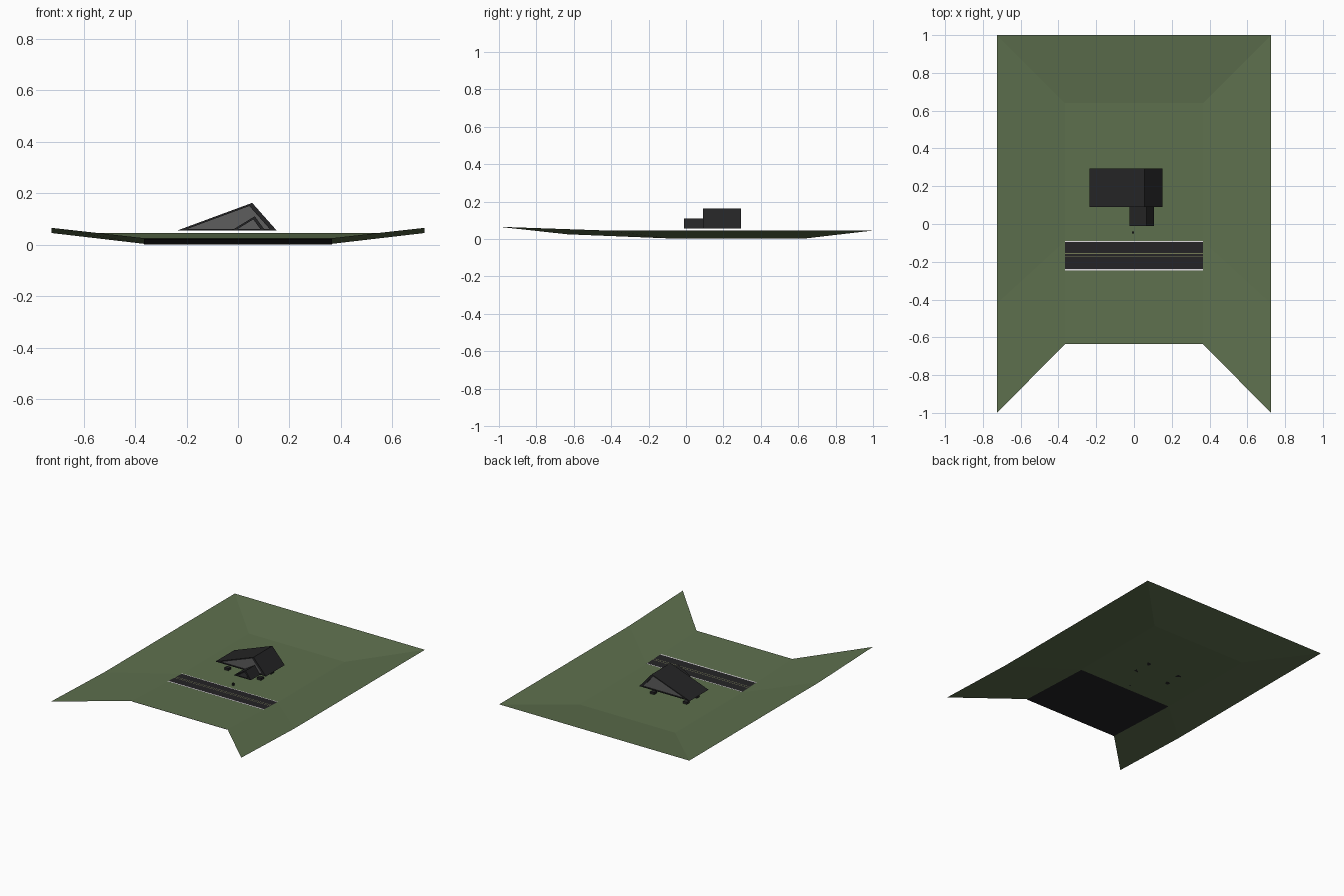
import bpy, bmesh

if "Cube" in bpy.data.objects:
    bpy.data.objects.remove(bpy.data.objects["Cube"])


def material(name, rgb):
    m = bpy.data.materials.new(name)
    m.use_nodes = True
    m.diffuse_color = (*rgb, 1)
    bsdf = m.node_tree.nodes["Principled BSDF"]
    bsdf.inputs["Base Color"].default_value = (*rgb, 1)
    bsdf.inputs["Roughness"].default_value = 0.9
    return m


GRASS = material("grass green", (0.11, 0.16, 0.075))
ASPHALT = material("asphalt black", (0.018, 0.017, 0.019))
ROOF = material("roof charcoal", (0.018, 0.018, 0.019))
WALL = material("wall grey", (0.11, 0.11, 0.11))
WHITE = material("line white", (0.75, 0.72, 0.75))
OLIVE = material("centre line olive", (0.17, 0.19, 0.09))


def mesh_object(name, verts, faces, mat):
    me = bpy.data.meshes.new(name)
    me.from_pydata(verts, [], faces)
    me.materials.append(mat)
    ob = bpy.data.objects.new(name, me)
    bpy.context.collection.objects.link(ob)
    return ob


def prism(name, profile, y0, y1, mat):
    """Extrude an x-z profile along y."""
    n = len(profile)
    verts = [(x, y, z) for y in (y0, y1) for x, z in profile]
    faces = [tuple(range(n)), tuple(range(n, 2 * n))]
    faces += [(i, (i + 1) % n, n + (i + 1) % n, n + i) for i in range(n)]
    ob = mesh_object(name, verts, faces, mat)
    bm = bmesh.new()
    bm.from_mesh(ob.data)
    bmesh.ops.recalc_face_normals(bm, faces=bm.faces)
    bm.to_mesh(ob.data)
    bm.free()
    return ob


# Terrain: shallow tray whose front floor rises and has an open notch
IN, OUT = 0.365, 0.725
FRONT, BEND, BACK = -0.635, -0.09, 0.64
LOW, RISE = 0.003, 0.022
half = [(OUT, 1, 0.045), (IN, BACK, LOW), (IN, BEND, LOW),
        (IN, FRONT, LOW + RISE), (OUT, -1, 0.065), (OUT, -0.42, 0.045)]
verts = half + [(-x, y, z) for x, y, z in half]
side = [(0, 1, 2, 5), (5, 2, 3, 4)]
middle = [(0, 6, 7, 1), (1, 7, 8, 2), (2, 8, 9, 3)]
mirrored = [tuple(i + 6 for i in reversed(f)) for f in side]
mesh_object("terrain", verts, side + middle + mirrored, GRASS)


# Road layers that follow the rising front floor
def sheet(name, y0, y1, lift, mat, down=False):
    def at(y):
        return LOW + RISE * (BEND - y) / (BEND - FRONT) + lift
    v = [(-IN, y0, at(y0)), (IN, y0, at(y0)), (IN, y1, at(y1)), (-IN, y1, at(y1))]
    return mesh_object(name, v, [(3, 2, 1, 0) if down else (0, 1, 2, 3)], mat)


sheet("road_foundation", FRONT, BEND, -LOW, ASPHALT, down=True)
sheet("road", -0.245, BEND, 0.002, ASPHALT)
for name, y, width, mat in (("front_edge_line", -0.246, 0.008, WHITE),
                            ("back_edge_line", -0.094, 0.005, WHITE),
                            ("front_centre_line", -0.175, 0.004, OLIVE),
                            ("back_centre_line", -0.158, 0.004, OLIVE)):
    sheet(name, y, y + width, 0.0035, mat)


# House: hollow triangular shells of roof and floor
def shell(name, left, right, ridge, top, y0, y1):
    base, t = 0.055, 0.006
    outer = [(left, base), (ridge, top), (right, base)]
    cx, cz = (left + ridge + right) / 3, (2 * base + top) / 3
    k = 1 - t / (cz - base)
    inner = [(cx + (x - cx) * k, cz + (z - cz) * k) for x, z in outer]
    for part, a, b in (("left_roof", 0, 1), ("right_roof", 1, 2), ("floor", 2, 0)):
        prism(name + "_" + part, [outer[a], outer[b], inner[b], inner[a]], y0, y1, ROOF)
    return inner


gable = shell("house", -0.235, 0.15, 0.055, 0.162, 0.09, 0.295)
prism("house_walls", gable, 0.096, 0.289, WALL)
shell("porch", -0.025, 0.105, 0.065, 0.11, -0.01, 0.09)


# Low footings under the house and a marker post by the porch
def post(name, x, y, size, top):
    r = size / 2
    prism(name, [(x - r, LOW), (x + r, LOW), (x + r, top), (x - r, top)],
          y - r, y + r, ROOF)


for side_name, x in (("left", 0.08), ("right", -0.17)):
    for end, y in (("front", 0.13), ("back", 0.24)):
        post(f"{end}_{side_name}_footing", x, y, 0.03, 0.018)
post("marker_post", -0.005, -0.045, 0.01, 0.02)
